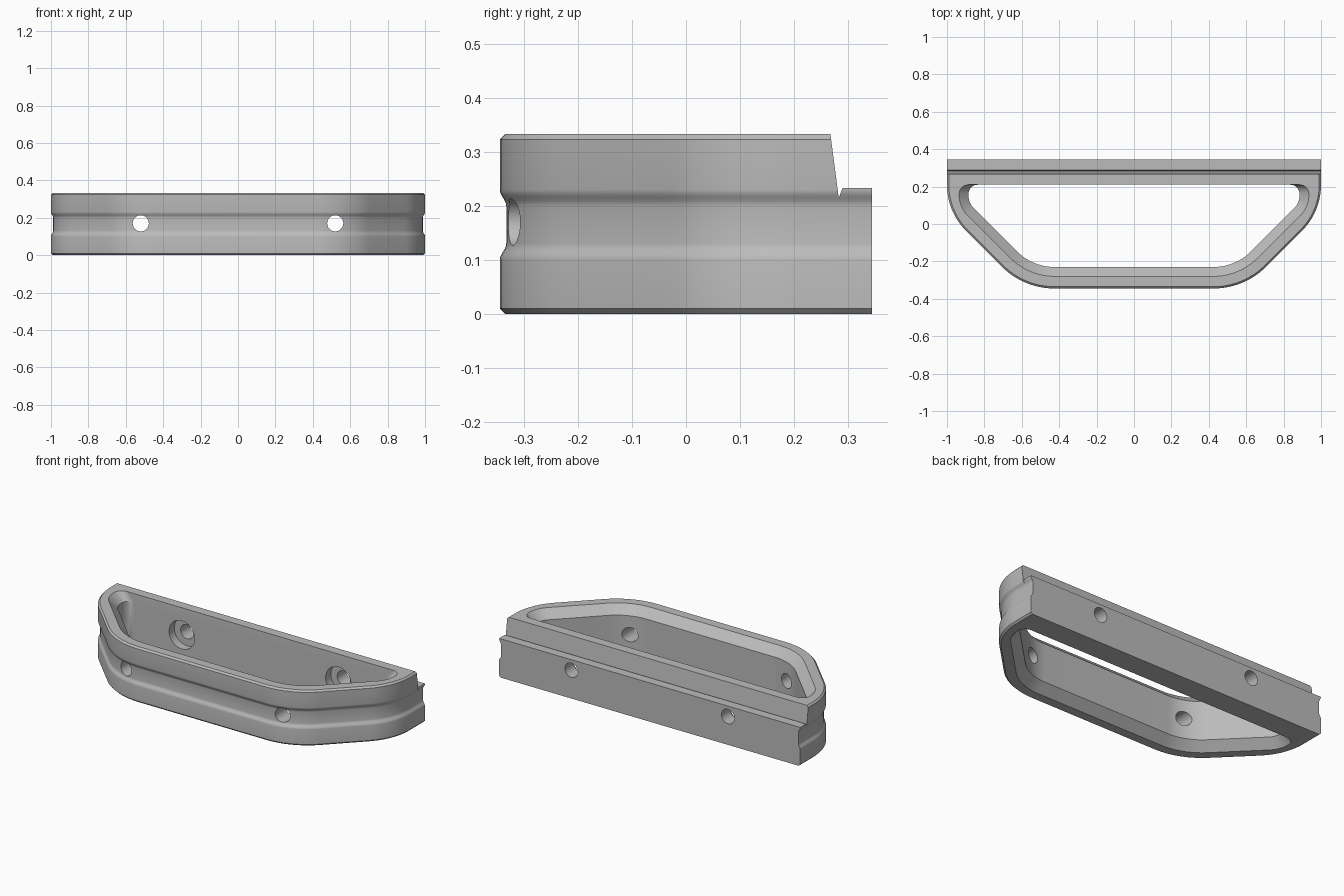
import bpy, bmesh, math
from mathutils import Vector, Matrix

if "Cube" in bpy.data.objects:
    bpy.data.objects.remove(bpy.data.objects["Cube"])

HEIGHT, HALF_DEPTH = 0.333, 0.345

grey = bpy.data.materials.new("plain grey")
grey.use_nodes = True
grey.diffuse_color = (0.5, 0.5, 0.5, 1)
grey.node_tree.nodes["Principled BSDF"].inputs["Base Color"].default_value = (0.5, 0.5, 0.5, 1)


def fillet(prev, corner, nxt, radius, steps=14):
    """Points of an arc that rounds one corner."""
    if radius <= 0:
        return [corner]
    a, b = (prev - corner).normalized(), (nxt - corner).normalized()
    half = a.angle(b) / 2
    centre = corner + (a + b).normalized() * radius / math.sin(half)
    start = corner + a * radius / math.tan(half) - centre
    end = corner + b * radius / math.tan(half) - centre
    sweep = start.angle(end)
    return [centre + (start * math.sin((1 - i / steps) * sweep)
                      + end * math.sin(i / steps * sweep)) / math.sin(sweep)
            for i in range(steps + 1)]


def outline(inset, z, back, r_front, r_side, r_back):
    """Symmetric trapezoid with rounded corners, inset on all but its back."""
    x, front = 1 - inset, inset - HALF_DEPTH
    diagonal = 0.935 - inset * math.sqrt(2)
    half = [(x, back, r_back), (x, x - diagonal, r_side),
            (front + diagonal, front, r_front)]
    corners = half + [(-px, py, r) for px, py, r in reversed(half)]
    pts = [Vector((px, py, z)) for px, py, r in corners]
    ring = []
    for i, (px, py, r) in enumerate(corners):
        ring += fillet(pts[i - 1], pts[i], pts[(i + 1) % len(pts)], r)
    return ring


def finish(name, bm):
    bmesh.ops.recalc_face_normals(bm, faces=bm.faces)
    mesh = bpy.data.meshes.new(name)
    bm.to_mesh(mesh)
    bm.free()
    obj = bpy.data.objects.new(name, mesh)
    mesh.materials.append(grey)
    bpy.context.collection.objects.link(obj)
    return obj


def loft(name, rings):
    """Closed solid through matching rings."""
    bm = bmesh.new()
    loops = [[bm.verts.new(p) for p in ring] for ring in rings]
    n = len(loops[0])
    for low, high in zip(loops, loops[1:]):
        for i in range(n):
            j = (i + 1) % n
            bm.faces.new((low[i], low[j], high[j], high[i]))
    bm.faces.new(loops[0])
    bm.faces.new(loops[-1])
    return finish(name, bm)


def cylinder_y(name, x, z, radius, y0, y1):
    bm = bmesh.new()
    bmesh.ops.create_cone(
        bm, cap_ends=True, segments=40, radius1=radius, radius2=radius, depth=y1 - y0,
        matrix=Matrix.Translation((x, (y0 + y1) / 2, z)) @ Matrix.Rotation(math.pi / 2, 4, "X"))
    return finish(name, bm)


# Outer wall: small edge chamfers and a soft groove round the middle
edge, depth, blend = 0.01, 0.012, 6
wall = [(edge, 0), (0, edge)]
for z0, z1, d0, d1 in ((0.1, 0.13, 0, depth), (0.2, 0.23, depth, 0)):
    for i in range(blend + 1):
        t = i / blend
        wall.append((d0 + (d1 - d0) * (1 - math.cos(math.pi * t)) / 2, z0 + (z1 - z0) * t))
wall += [(0, HEIGHT - edge), (edge, HEIGHT)]
frame = loft("handle_frame", [
    outline(d, z, HALF_DEPTH, 0.4 - d, 0.35 - d, 0) for d, z in wall])

# Opening, flared at top and bottom
flare = [(0.045, -0.02), (0.115, 0.05), (0.115, HEIGHT - 0.05), (0.045, HEIGHT + 0.02)]
cutters = [loft("opening_cutter", [
    outline(d, z, 0.21, 0.4 - d, 0.215 - d, 0.05) for d, z in flare])]

# Slanted step along the upper back edge
step = [(0.264, 0.36), (0.283, 0.215), (0.29, 0.233), (0.5, 0.233), (0.5, 0.36)]
cutters.append(loft("back_step_cutter", [
    [Vector((x, y, z)) for y, z in step] for x in (-1.2, 1.2)]))

# Screw holes through both walls, with counterbores inside the back wall
for side in (-1, 1):
    x = side * 0.52
    cutters.append(cylinder_y("screw_hole_cutter", x, 0.17, 0.043, -0.5, 0.5))
    cutters.append(cylinder_y("counterbore_cutter", x, 0.17, 0.085, 0.1, 0.26))

bpy.ops.object.select_all(action="DESELECT")
bpy.context.view_layer.objects.active = frame
frame.select_set(True)
for cutter in cutters:
    cutter.hide_render = True
    mod = frame.modifiers.new("cut", "BOOLEAN")
    mod.operation = "DIFFERENCE"
    mod.solver = "EXACT"
    mod.object = cutter
    bpy.ops.object.modifier_apply(modifier=mod.name)
for cutter in cutters:
    bpy.data.objects.remove(cutter)

bpy.ops.object.shade_smooth_by_angle(angle=math.radians(30))
